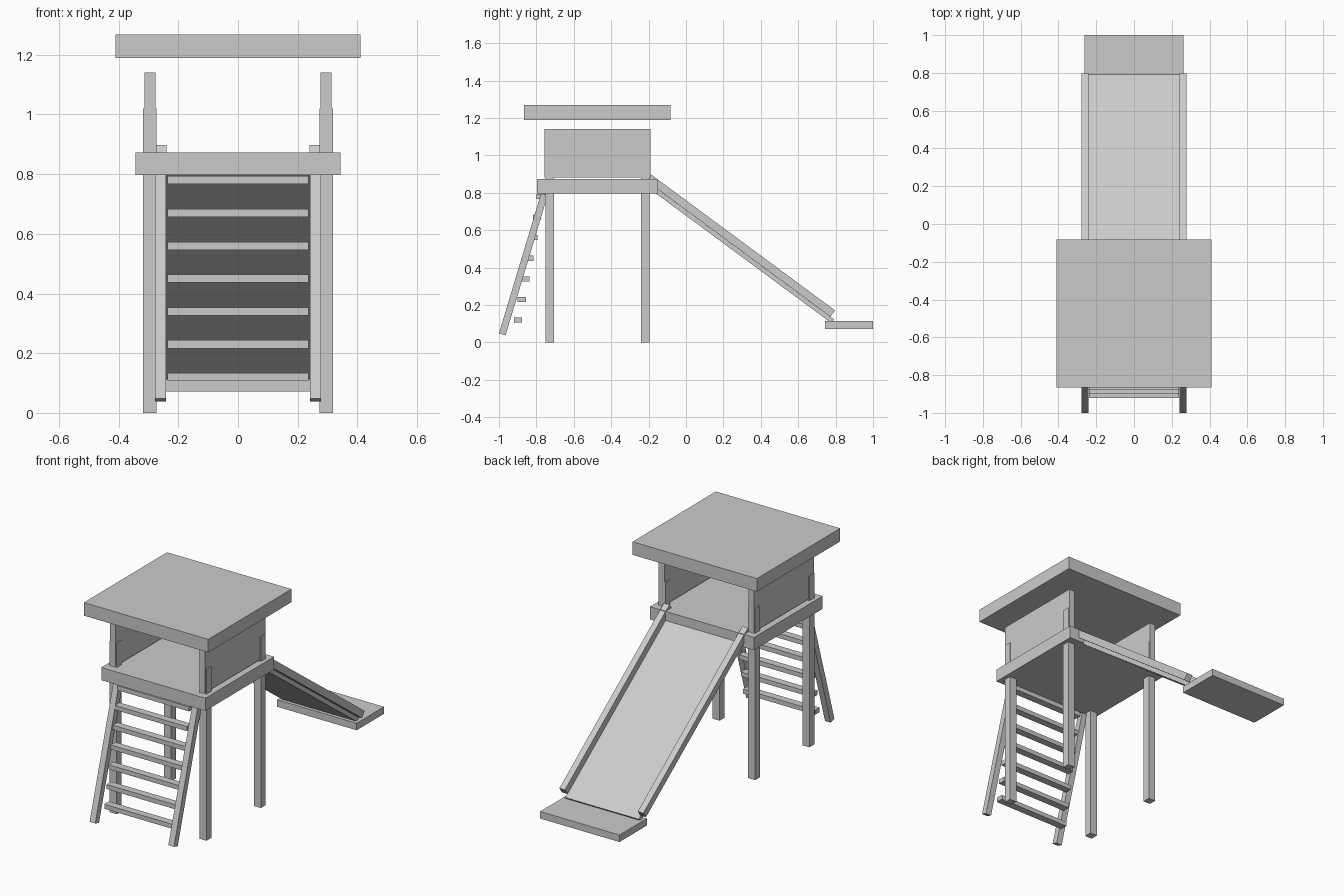
import bpy, bmesh

if "Cube" in bpy.data.objects:
    bpy.data.objects.remove(bpy.data.objects["Cube"])


def prism(name, x0, x1, profile):
    """Extrude a (y, z) outline from x0 to x1."""
    bm = bmesh.new()
    face = bm.faces.new([bm.verts.new((x0, y, z)) for y, z in profile])
    ext = bmesh.ops.extrude_face_region(bm, geom=[face])
    verts = [v for v in ext["geom"] if isinstance(v, bmesh.types.BMVert)]
    bmesh.ops.translate(bm, verts=verts, vec=(x1 - x0, 0, 0))
    bmesh.ops.recalc_face_normals(bm, faces=bm.faces)
    me = bpy.data.meshes.new(name)
    bm.to_mesh(me)
    bm.free()
    ob = bpy.data.objects.new(name, me)
    bpy.context.collection.objects.link(ob)
    return ob


def box(name, x, y, z):
    return prism(name, *x, [(y[0], z[0]), (y[1], z[0]), (y[1], z[1]), (y[0], z[1])])


def plank(name, x0, x1, a, b, thick):
    """Sloped board whose upper edge runs from a to b in the (y, z) plane."""
    dy, dz = b[0] - a[0], b[1] - a[1]
    s = thick / (dy * dy + dz * dz) ** 0.5
    oy, oz = dz * s, -dy * s
    return prism(name, x0, x1, [a, b, (b[0] + oy, b[1] + oz), (a[0] + oy, a[1] + oz)])


def mirror(ob):
    ob.modifiers.new("Mirror", 'MIRROR').use_axis[0] = True


# Tower: posts, deck, side walls, roof
mirror(box("front_post", (0.273, 0.319), (-0.752, -0.706), (0, 1.02)))
mirror(box("back_post", (0.273, 0.319), (-0.241, -0.195), (0, 1.02)))
box("deck", (-0.343, 0.343), (-0.797, -0.15), (0.797, 0.873))
mirror(box("side_wall", (0.277, 0.314), (-0.757, -0.191), (0.882, 1.14)))
box("roof", (-0.41, 0.41), (-0.866, -0.082), (1.19, 1.268))

# Ladder: leaning rails and level rungs
mirror(plank("ladder_rail", 0.241, 0.278, (-1.0, 0.048), (-0.775, 0.797), 0.037))
for i in range(7):
    y = -0.898 + 0.0202 * i
    z = 0.12 + 0.11 * i
    box(f"ladder_rung_{i + 1}", (-0.237, 0.237), (y - 0.022, y + 0.022), (z - 0.0135, z + 0.0135))

# Slide: sloped bed, side rails, landing pad
mirror(plank("slide_rail", 0.24, 0.277, (-0.187, 0.898), (0.797, 0.171), 0.042))
plank("slide_bed", -0.243, 0.243, (-0.212, 0.864), (0.791, 0.123), 0.024)
box("landing_pad", (-0.262, 0.262), (0.743, 1.0), (0.072, 0.114))
